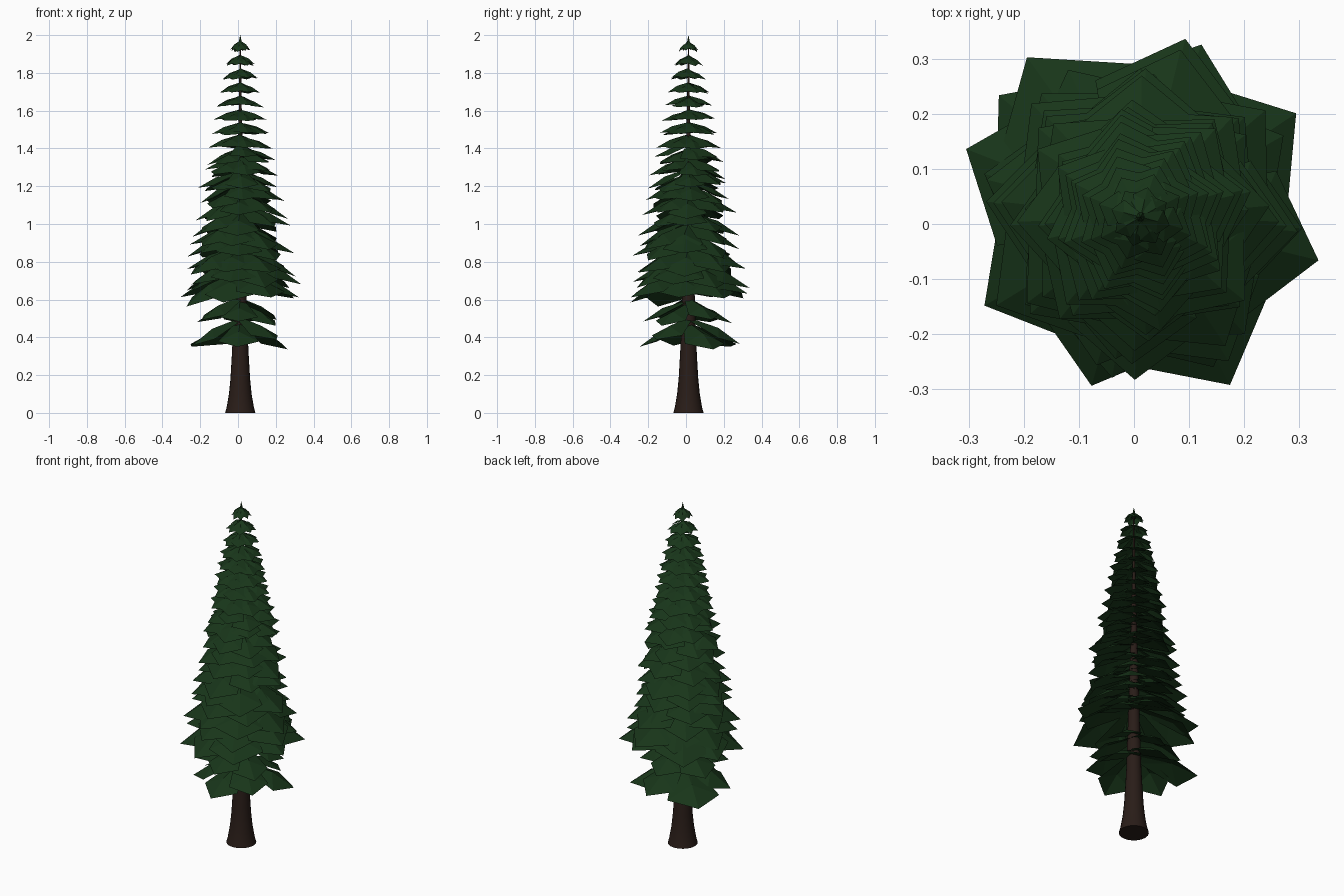
import bpy, bmesh, math, random
from mathutils import Vector

if "Cube" in bpy.data.objects:
    bpy.data.objects.remove(bpy.data.objects["Cube"])

random.seed(4)
CX, CY = 0.012, 0.013   # trunk axis


def material(name, rgb):
    m = bpy.data.materials.new(name)
    m.diffuse_color = (*rgb, 1)
    m.use_nodes = True
    m.node_tree.nodes["Principled BSDF"].inputs["Base Color"].default_value = m.diffuse_color
    return m


def make_object(name, bm, mat):
    mesh = bpy.data.meshes.new(name)
    bm.to_mesh(mesh)
    bm.free()
    mesh.materials.append(mat)
    ob = bpy.data.objects.new(name, mesh)
    bpy.context.collection.objects.link(ob)
    return ob


def lathe(name, profile, sides, mat, smooth):
    bm = bmesh.new()
    rings = []
    for r, z in profile:
        rings.append([bm.verts.new((CX + r * math.cos(math.tau * i / sides),
                                    CY + r * math.sin(math.tau * i / sides), z))
                      for i in range(sides)])
    for a, b in zip(rings, rings[1:]):
        for i in range(sides):
            j = (i + 1) % sides
            bm.faces.new((a[i], a[j], b[j], b[i])).smooth = smooth
    bm.faces.new(rings[0][::-1])
    bm.faces.new(rings[-1])
    return make_object(name, bm, mat)


def interp(table, z):
    for (z0, r0), (z1, r1) in zip(table, table[1:]):
        if z <= z1:
            return r0 + (r1 - r0) * (z - z0) / (z1 - z0)
    return table[-1][1]


def add_bough(bm, angle, z, length, drop, half_width):
    # kite-shaped, folded along its ridge and drooping at the tip
    out = Vector((math.cos(angle), math.sin(angle), 0))
    side = Vector((-out.y, out.x, 0))

    def point(along, across, fall):
        p = Vector((CX, CY, z)) + out * along * length + side * across
        p.z -= fall
        return bm.verts.new(p)

    w, fold = half_width, 0.14 * length
    root = point(0.03, 0, 0)
    mid = point(0.58, 0, 0.38 * drop)
    tip = point(1, 0, drop)
    root_l, root_r = point(0.08, 0.35 * w, 0.15 * drop), point(0.08, -0.35 * w, 0.15 * drop)
    left, right = point(0.66, w, 0.5 * drop + fold), point(0.66, -w, 0.5 * drop + fold)
    for f in ((root, mid, root_l), (root_l, mid, left), (left, mid, tip),
              (root, root_r, mid), (root_r, right, mid), (right, tip, mid)):
        bm.faces.new(f[::-1])


bark = material("bark", (0.022, 0.012, 0.009))
needles = material("needles", (0.009, 0.036, 0.010))

# Trunk with flared foot
lathe("trunk", [(0.08, 0), (0.072, 0.03), (0.06, 0.1), (0.052, 0.18), (0.045, 0.3),
                (0.04, 0.4), (0.031, 0.7), (0.02, 1.1), (0.008, 1.6), (0.003, 1.95)],
      20, bark, True)

# Leading shoot at the top
lathe("top_shoot", [(0.014, 1.94), (0.009, 1.96), (0.0005, 2.0)], 6, needles, False)

# Tiers of drooping boughs: tip height -> tip radius
reach = [(0.36, 0.28), (0.49, 0.25), (0.60, 0.345), (0.75, 0.30), (0.90, 0.275),
         (1.04, 0.25), (1.20, 0.215), (1.33, 0.19), (1.47, 0.162), (1.62, 0.134),
         (1.77, 0.10), (1.84, 0.082), (1.915, 0.055)]
tiers = [0.36, 0.49] + [0.60 + 0.0731 * i for i in range(19)]
bm = bmesh.new()
for t, z_tip in enumerate(tiers):
    r = interp(reach, z_tip)
    count = 6 if t < 2 else 8
    jitter = 1.0 if z_tip < 1.35 else 0.3
    start = math.radians(143 if t == 0 else 165 + 137.5 * (t - 2))
    base_drop = max(0.05, 0.6 * r - 0.04)
    for i in range(count):
        a = start + math.tau * i / count + random.uniform(-0.12, 0.12) * jitter
        length = r * (1 + random.uniform(-0.1, 0.04) * jitter)
        if t == 0 and i == 0:
            length = 0.34   # the one long low bough
        drop = base_drop * (1 + random.uniform(-0.15, 0.15) * jitter)
        z_root = z_tip + base_drop + random.uniform(-0.02, 0.02) * jitter
        add_bough(bm, a, z_root, length, drop, 0.42 * length)
make_object("boughs", bm, needles)
